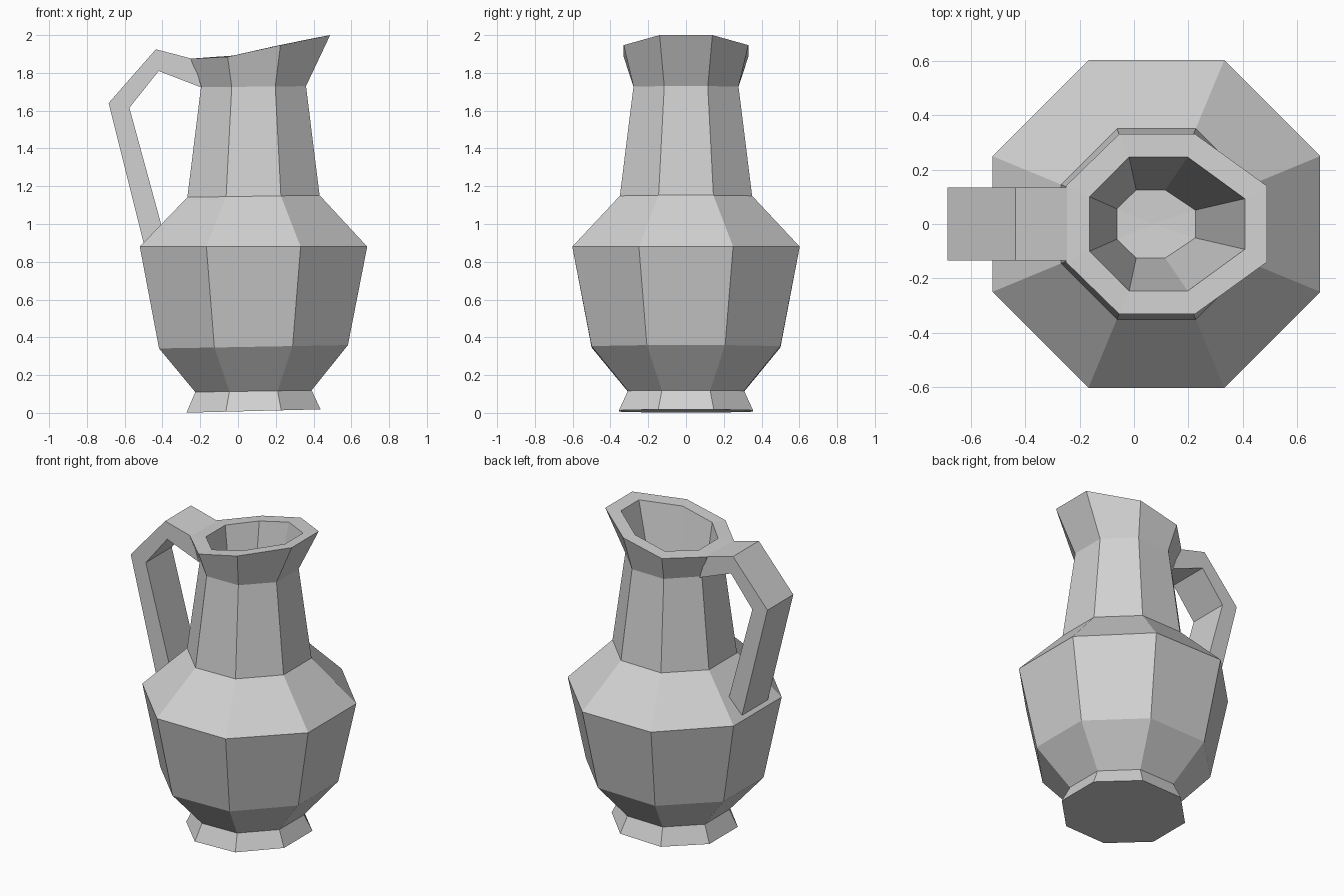
import bpy, bmesh, math

cube = bpy.data.objects.get("Cube")
if cube:
    bpy.data.objects.remove(cube, do_unlink=True)

clay = bpy.data.materials.new("grey_clay")
clay.use_nodes = True
clay.diffuse_color = (0.64, 0.64, 0.64, 1)
clay.node_tree.nodes["Principled BSDF"].inputs["Base Color"].default_value = (0.64, 0.64, 0.64, 1)

AXIS_X = 0.082


def finish(name, bm):
    bmesh.ops.recalc_face_normals(bm, faces=bm.faces)
    mesh = bpy.data.meshes.new(name)
    bm.to_mesh(mesh)
    bm.free()
    mesh.materials.append(clay)
    obj = bpy.data.objects.new(name, mesh)
    bpy.context.collection.objects.link(obj)
    return obj


def octagon(bm, apothem, z, tilt=0.0):
    """Regular ring with flat sides on the axes, leaning up towards +x."""
    radius = apothem / math.cos(math.pi / 8)
    ring = []
    for i in range(8):
        a = math.pi / 8 + i * math.pi / 4
        x, y = radius * math.cos(a), radius * math.sin(a)
        ring.append(bm.verts.new((AXIS_X + x, y, z + tilt * x)))
    return ring


def mirrored_ring(bm, half):
    """Ring from four points on the +y side, ordered from +x to -x."""
    points = half + [(x, -y, z) for x, y, z in reversed(half)]
    return [bm.verts.new(p) for p in points]


def bridge(bm, a, b):
    for i in range(8):
        j = (i + 1) % 8
        bm.faces.new((a[i], a[j], b[j], b[i]))


# Jug body: foot, belly, shoulder, neck, spouted rim and hollow throat
bm = bmesh.new()
profile = [(0.355, 0.01, 0.025), (0.308, 0.115, 0.015), (0.5, 0.35, 0.018),
           (0.602, 0.88, 0), (0.35, 1.147, 0.015), (0.278, 1.727, 0.01)]
rings = [octagon(bm, *p) for p in profile]
rings.append(mirrored_ring(bm, [(0.488, 0.14, 2.0), (0.225, 0.33, 1.947),
                                (-0.055, 0.33, 1.885), (-0.25, 0.14, 1.875)]))
rings.append(mirrored_ring(bm, [(0.407, 0.093, 1.985), (0.197, 0.246, 1.942),
                                (-0.018, 0.246, 1.892), (-0.163, 0.1, 1.882)]))
rings.append(mirrored_ring(bm, [(0.225, 0.051, 1.2), (0.115, 0.125, 1.19),
                                (0.008, 0.125, 1.18), (-0.063, 0.056, 1.17)]))
for lower, upper in zip(rings, rings[1:]):
    bridge(bm, lower, upper)
bm.faces.new(rings[0])
# Throat floor fans out from a middle point
middle = bm.verts.new((0.07, 0, 1.18))
floor = rings[-1]
for i in range(8):
    bm.faces.new((floor[i], floor[(i + 1) % 8], middle))
finish("jug_body", bm)

# Handle: bent strap from the rim down into the shoulder
bm = bmesh.new()
outer = [(-0.24, 1.874), (-0.435, 1.925), (-0.685, 1.64), (-0.49, 0.86)]
inner = [(-0.192, 1.722), (-0.42, 1.81), (-0.575, 1.615), (-0.38, 0.9)]
sections = []
for (ox, oz), (ix, iz) in zip(outer, inner):
    sections.append([bm.verts.new(p) for p in (
        (ox, -0.134, oz), (ox, 0.134, oz), (ix, 0.134, iz), (ix, -0.134, iz))])
for a, b in zip(sections, sections[1:]):
    for i in range(4):
        j = (i + 1) % 4
        bm.faces.new((a[i], a[j], b[j], b[i]))
bm.faces.new(sections[0])
bm.faces.new(sections[-1])
finish("handle", bm)
